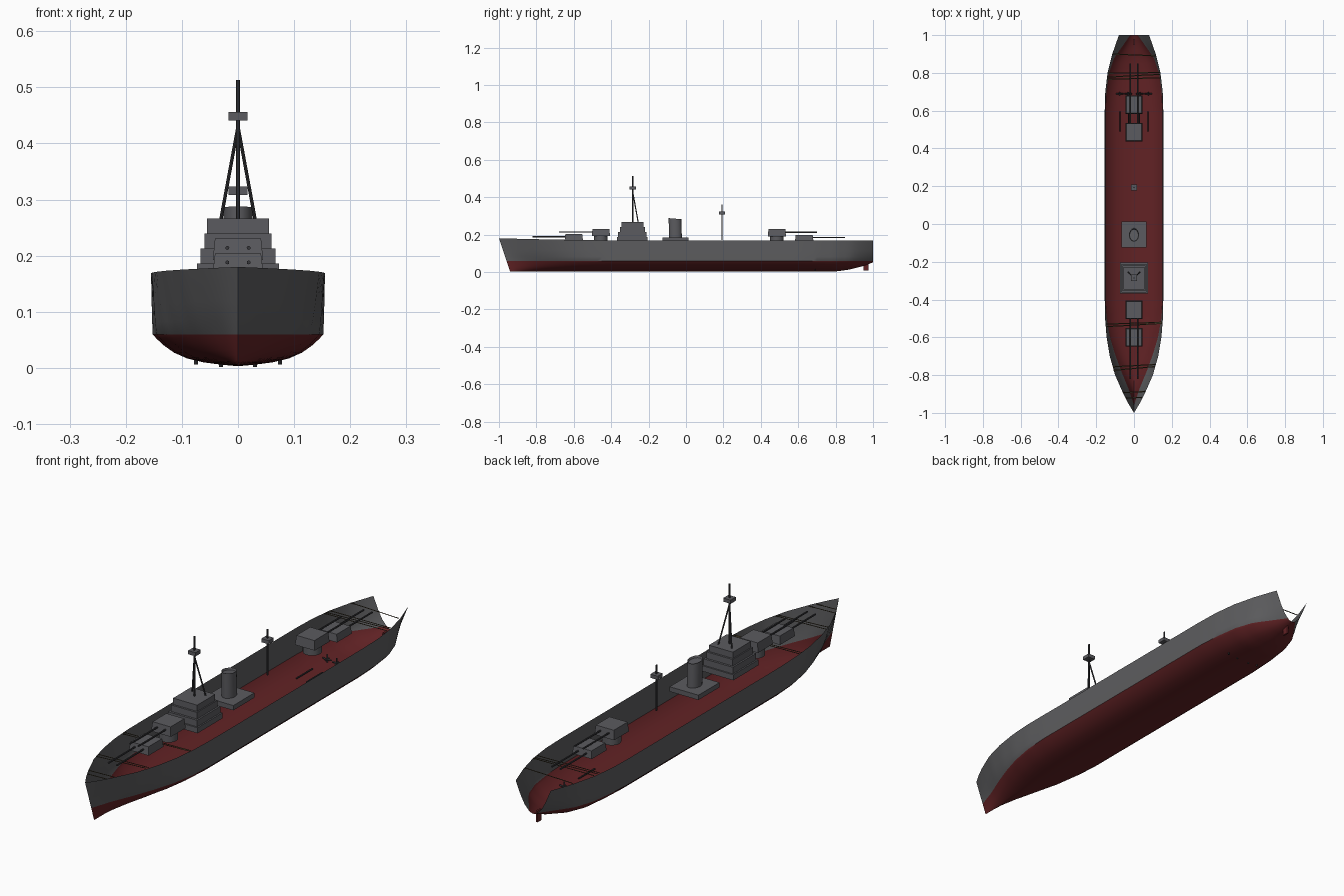
import bpy, bmesh, math
from mathutils import Vector

cube = bpy.data.objects.get("Cube")
if cube:
    bpy.data.objects.remove(cube)


def material(name, color):
    m = bpy.data.materials.new(name)
    m.use_nodes = True
    m.diffuse_color = (*color, 1)
    m.node_tree.nodes["Principled BSDF"].inputs["Base Color"].default_value = (*color, 1)
    return m


HULL = material("hull grey", (0.11, 0.11, 0.115))
RED = material("bottom red", (0.12, 0.016, 0.018))
GREY = material("superstructure grey", (0.105, 0.105, 0.115))
DARK = material("mast dark grey", (0.04, 0.04, 0.045))
WOOD = material("deck brown", (0.05, 0.036, 0.016))


def finish(bm, name, *mats, smooth=False):
    me = bpy.data.meshes.new(name)
    bm.normal_update()
    bm.to_mesh(me)
    bm.free()
    ob = bpy.data.objects.new(name, me)
    bpy.context.collection.objects.link(ob)
    for m in mats:
        me.materials.append(m)
    if smooth:
        bpy.ops.object.select_all(action='DESELECT')
        ob.select_set(True)
        bpy.context.view_layer.objects.active = ob
        bpy.ops.object.shade_smooth_by_angle(angle=math.radians(35))
    return ob


def box(name, hx, y0, y1, z0, z1, mat, taper=0.0, x=0.0):
    """Box whose top is drawn in by taper on every side."""
    bm = bmesh.new()
    bmesh.ops.create_cube(bm, size=1)
    for v in bm.verts:
        t = taper if v.co.z > 0 else 0
        v.co = ((x + v.co.x * 2 * (hx - t)),
                (y0 + y1) / 2 + v.co.y * (y1 - y0 - 2 * t),
                z1 if v.co.z > 0 else z0)
    return finish(bm, name, mat)


def rod(name, a, b, r, mat, sides=8):
    a, b = Vector(a), Vector(b)
    bm = bmesh.new()
    bmesh.ops.create_cone(bm, cap_ends=True, segments=sides, radius1=r, radius2=r,
                          depth=(b - a).length)
    turn = (b - a).to_track_quat('Z', 'Y')
    for v in bm.verts:
        v.co = turn @ v.co + (a + b) / 2
    return finish(bm, name, mat, smooth=True)


def interp(table, y):
    for (a, p), (b, q) in zip(table, table[1:]):
        if y <= b:
            return p + (q - p) * (y - a) / (b - a)
    return table[-1][1]


# Hull lines: half widths at the rail and waterline, and keel height
RAIL = [(-1, 0), (-.95, .03), (-.9, .056), (-.8, .1), (-.7, .128), (-.6, .145), (-.5, .153),
        (-.4, .155), (.6, .155), (.7, .152), (.8, .14), (.9, .115), (1, .08)]
WATER = [(-1, 0), (-.9, .03), (-.8, .067), (-.7, .1), (-.6, .127), (-.5, .145), (-.4, .152),
         (.6, .152), (.7, .146), (.8, .132), (.88, .105), (.95, .055), (1, .02)]
KEEL = [(-1, .003), (.8, .003), (.87, .012), (.95, .032), (1, .052)]
WATERLINE = 0.06
BELOW = [0, .2, .4, .6, .75, .88, .96, 1]
ABOVE = [.2, .5, 1]


def section(y):
    """Half section from keel to rail."""
    wt, ww, zk = interp(RAIL, y), interp(WATER, y), interp(KEEL, y)
    top = .168 + .012 * max(0, (-y - .3) / .7) ** 1.5
    power = 1.5 + 1.5 * min(1, ww / .15)
    rows = [(ww * s, zk + (WATERLINE - zk) * (.25 * s + .75 * s ** (power + 1))) for s in BELOW]
    rows += [(ww + (wt - ww) * t ** .7, WATERLINE + (top - WATERLINE) * t) for t in ABOVE]
    rake = .06 * max(0, (-y - .6) / .4)
    return [Vector((x, y + rake * (1 - z / top), z)) for x, z in rows]


# Open hull shell, red below the waterline
bm = bmesh.new()
stations = [-1 + .025 * i for i in range(81)]
for side in (-1, 1):
    grid = [[bm.verts.new((side * p.x, p.y, p.z)) for p in section(y)] for y in stations]
    for r0, r1 in zip(grid, grid[1:]):
        for j in range(len(r0) - 1):
            quad = [r0[j], r1[j], r1[j + 1], r0[j + 1]]
            f = bm.faces.new(quad if side > 0 else quad[::-1])
            f.material_index = 1 if j < len(BELOW) - 1 else 0
bmesh.ops.remove_doubles(bm, verts=bm.verts, dist=1e-5)
bmesh.ops.dissolve_degenerate(bm, edges=bm.edges, dist=1e-6)
finish(bm, "hull", HULL, RED, smooth=True)

# Narrow slanting deck beams across the open hull
for i, (y, slant) in enumerate([(-.92, .004), (-.89, .006), (-.765, .02), (-.75, .012),
                                (-.535, .018), (-.525, .01), (.77, .008), (.785, .015),
                                (.8, .004), (.895, -.01)]):
    w = interp(RAIL, y) - .002
    bm = bmesh.new()
    ends = [(-w, y - slant / 2), (w, y + slant / 2)]
    pts = [(x, yy + d, .169 + .006 * (y < -.7)) for (x, yy), d in
           ((ends[0], -.003), (ends[1], -.003), (ends[1], .003), (ends[0], .003))]
    bm.faces.new([bm.verts.new(p) for p in pts])
    finish(bm, f"deck_beam_{i + 1}", WOOD)


# Twin gun turrets; the raised ones stand on barbettes
def turret(name, y, z0, z1, facing, muzzle, gun_z, raised):
    box(name + "_house", .045, y - .049, y + .049, z0, z1, GREY, taper=.004)
    if raised:
        bm = bmesh.new()
        bmesh.ops.create_cone(bm, cap_ends=True, segments=24, radius1=.036, radius2=.036,
                              depth=z0 - .155)
        bmesh.ops.translate(bm, verts=bm.verts, vec=(0, y, (z0 + .155) / 2))
        finish(bm, name + "_barbette", GREY, smooth=True)
    for side, x in (("right", -.019), ("left", .019)):
        rod(f"{name}_{side}_barrel", (x, y + facing * .04, gun_z), (x, muzzle, gun_z), .0035, DARK)


turret("bow_turret", -.6, .17, .204, -1, -.82, .188, False)
turret("raised_bow_turret", -.455, .192, .231, -1, -.68, .214, True)
turret("raised_stern_turret", .486, .19, .229, 1, .70, .212, True)
turret("stern_turret", .632, .168, .199, 1, .85, .184, False)

# Stepped bridge
for i, (hx, hy, z0, z1) in enumerate([(.073, .082, .163, .186), (.067, .076, .186, .213),
                                      (.06, .067, .213, .24), (.055, .059, .24, .266)]):
    box(f"bridge_tier_{i + 1}", hx, -.287 - hy, -.287 + hy, z0, z1, GREY)

# Funnel: oval tube with a sloping top and sunken mouth
box("funnel_base", .066, -.125, .013, .163, .183, GREY)
bm = bmesh.new()
bmesh.ops.create_cone(bm, cap_ends=True, segments=32, radius1=1, radius2=1, depth=1)
for v in bm.verts:
    high = v.co.z > 0
    v.co = (v.co.x * .026, -.056 + v.co.y * .034 - (.003 if high else 0),
            (.285 - v.co.y * .003) if high else .18)
cap = [max(bm.faces, key=lambda f: f.calc_center_median().z)]
bmesh.ops.inset_region(bm, faces=cap, thickness=.003)
bmesh.ops.translate(bm, verts=cap[0].verts, vec=(0, 0, -.008))
finish(bm, "funnel", GREY, smooth=True)

# Masts with lookout boxes
rod("foremast", (0, -.285, .26), (0, -.285, .513), .0035, DARK)
box("foremast_lookout", .017, -.302, -.268, .441, .456, GREY)
for side, x in (("right", -.031), ("left", .031)):
    rod(f"foremast_{side}_leg", (x, -.255, .262), (0, -.285, .43), .003, DARK)
rod("mainmast", (0, .193, .17), (0, .193, .36), .003, DARK)
box("mainmast_lookout", .017, .177, .209, .308, .323, GREY)

# Shafts, four-bladed propellers and rudder
for side, s in (("right", -1), ("left", 1)):
    for place, x, z in (("outer", .075, .026), ("inner", .03, .022)):
        name = f"{place}_{side}"
        rod(name + "_shaft", (s * x, .49, z - .003), (s * x, .595, z - .003), .003, DARK)
        rod(name + "_propeller_hub", (s * x, .68, z), (s * x, .7, z), .004, DARK)
        for k in range(2):
            d = Vector((math.cos(k * math.pi / 2), 0, math.sin(k * math.pi / 2))) * .02
            c = Vector((s * x, .69, z))
            rod(f"{name}_blades_{k + 1}", c - d, c + d, .0035, DARK, sides=4)
box("rudder", .004, .95, .976, .008, .055, RED)
